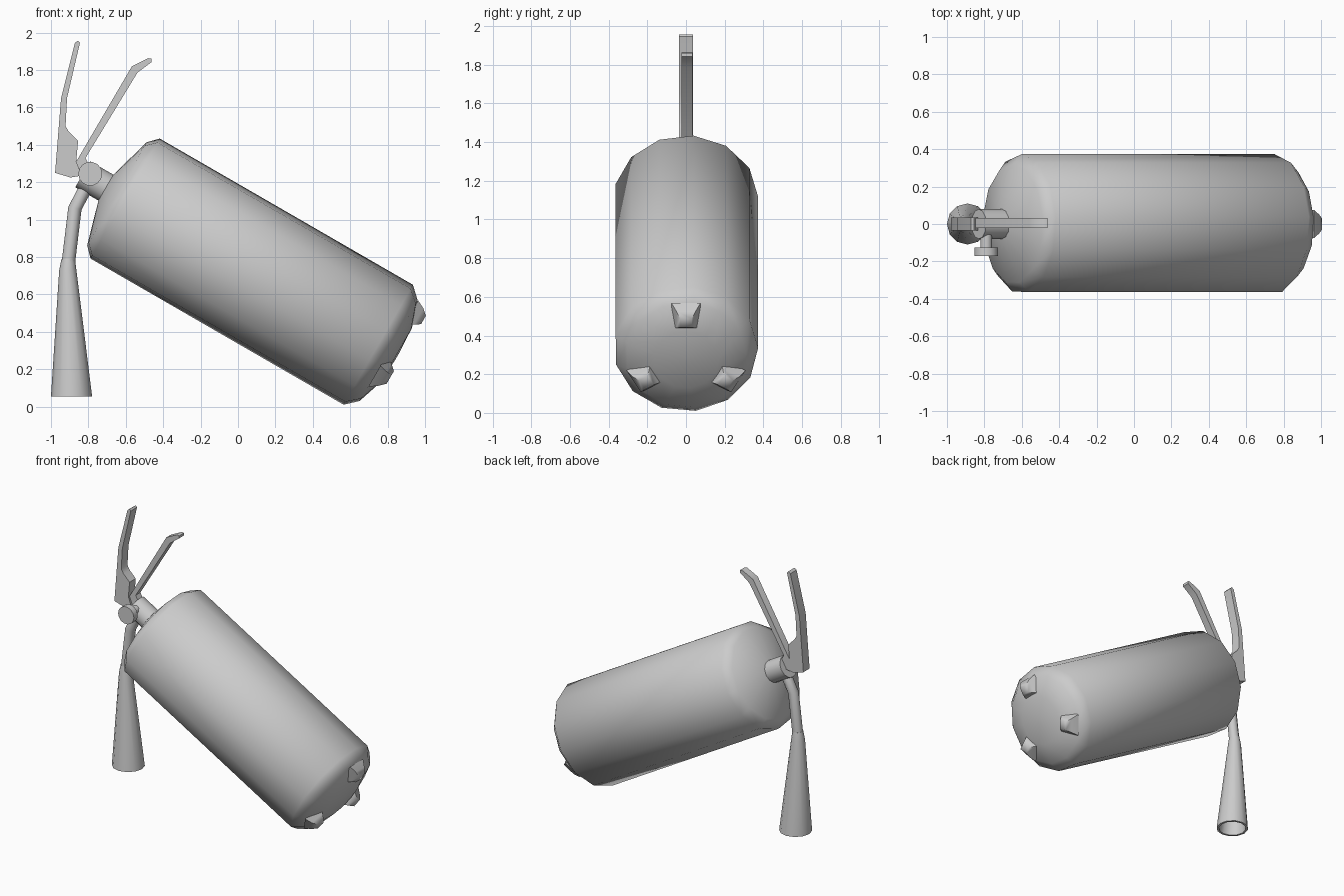
import bpy, bmesh, math
from mathutils import Vector

if "Cube" in bpy.data.objects:
    bpy.data.objects.remove(bpy.data.objects["Cube"])

TILT = math.radians(30)
C, S = math.cos(TILT), math.sin(TILT)
AXIS = 0.661          # offset of the tank axis from the origin


def finish(name, bm, angle=55):
    bmesh.ops.recalc_face_normals(bm, faces=bm.faces)
    me = bpy.data.meshes.new(name)
    bm.to_mesh(me)
    bm.free()
    ob = bpy.data.objects.new(name, me)
    bpy.context.collection.objects.link(ob)
    bpy.ops.object.select_all(action='DESELECT')
    ob.select_set(True)
    bpy.context.view_layer.objects.active = ob
    bpy.ops.object.shade_smooth_by_angle(angle=math.radians(angle))
    return ob


def loft(name, rings, segs, phase=0.0, angle=55):
    """Skin circular rings (centre, in-plane direction, second direction, radius)."""
    bm = bmesh.new()
    loops = []
    for c, u, v, r in rings:
        c, u, v = Vector(c), Vector(u), Vector(v)
        loops.append([bm.verts.new(c + r * (math.cos(a) * u + math.sin(a) * v))
                      for a in (phase + math.tau * i / segs for i in range(segs))])
    for a, b in zip(loops, loops[1:]):
        for i in range(segs):
            j = (i + 1) % segs
            bm.faces.new((a[i], a[j], b[j], b[i]))
    bm.faces.new(loops[0])
    bm.faces.new(loops[-1])
    return finish(name, bm, angle)


def tank_point(t, s=0.0, y=0.0):
    """t runs down the tank axis, s is across it (upwards), y is sideways."""
    return Vector((C * t + S * (AXIS + s), y, -S * t + C * (AXIS + s)))


def tank_rings(profile):
    return [(tank_point(t), (S, 0, C), (0, 1, 0), r) for t, r in profile]


def plate(name, outline, y0, y1):
    """Extrude an x-z outline sideways."""
    bm = bmesh.new()
    a = [bm.verts.new((x, y0, z)) for x, z in outline]
    b = [bm.verts.new((x, y1, z)) for x, z in outline]
    bm.faces.new(a)
    bm.faces.new(b)
    for i in range(len(a)):
        j = (i + 1) % len(a)
        bm.faces.new((a[i], a[j], b[j], b[i]))
    return finish(name, bm, 40)


# Tank with shoulder and base
loft("tank", tank_rings([(-1.20, 0.07), (-1.13, 0.32), (-1.079, 0.373), (0.484, 0.373),
                         (0.548, 0.313), (0.595, 0.17), (0.603, 0.02)]),
     13, math.radians(6), 65)

# Neck
loft("neck", tank_rings([(-1.17, 0.08), (-1.34, 0.08)]), 12)

# Three tapered feet on the base
for k in range(3):
    a = k * math.tau / 3
    bm = bmesh.new()
    quads = []
    for t, r0, r1, w in ((0.55, 0.17, 0.312, 0.075), (0.595, 0.19, 0.29, 0.05),
                         (0.627, 0.21, 0.262, 0.03)):
        quads.append([bm.verts.new(tank_point(t, r * math.cos(a) - w2 * math.sin(a),
                                              r * math.sin(a) + w2 * math.cos(a)))
                      for r, w2 in ((r0, -w), (r1, -w), (r1, w), (r0, w))])
    for p, q in zip(quads, quads[1:]):
        for i in range(4):
            j = (i + 1) % 4
            bm.faces.new((p[i], p[j], q[j], q[i]))
    bm.faces.new(quads[0])
    bm.faces.new(quads[-1])
    finish(f"foot_{k + 1}", bm, 65)

# Pressure gauge: stem and dial
gauge = (-0.79, 1.245)
for name, segs, r, y0, y1 in (("gauge_stem", 10, 0.032, -0.03, -0.13),
                              ("gauge_dial", 14, 0.064, -0.125, -0.17)):
    loft(name, [((gauge[0], y, gauge[1]), (1, 0, 0), (0, 0, 1), r) for y in (y0, y1)], segs)

# Bent hose, each ring square to the path
path = [(-0.775, 1.215), (-0.825, 1.15), (-0.872, 1.06), (-0.907, 0.77)]
rings = []
for i, (x, z) in enumerate(path):
    p, q = path[max(i - 1, 0)], path[min(i + 1, len(path) - 1)]
    d = Vector((q[0] - p[0], 0, q[1] - p[1])).normalized()
    rings.append(((x, 0, z), (-d.z, 0, d.x), (0, 1, 0), 0.036))
loft("hose", rings, 10)

# Discharge horn, open and hollow below
loft("horn", [((x, 0, z), (1, 0, 0), (0, 1, 0), r) for x, z, r in
              ((-0.908, 0.79, 0.036), (-0.91, 0.73, 0.046), (-0.89, 0.055, 0.11),
               (-0.89, 0.055, 0.094), (-0.908, 0.70, 0.034))], 12)

# Upper squeeze lever with its pivot block
plate("upper_lever", [(-0.978, 1.25), (-0.895, 1.225), (-0.835, 1.235), (-0.865, 1.31),
                      (-0.855, 1.42), (-0.905, 1.47), (-0.922, 1.50), (-0.914, 1.65),
                      (-0.845, 1.945), (-0.855, 1.957), (-0.872, 1.945), (-0.946, 1.65)],
      -0.036, 0.036)

# Lower carrying handle
plate("carry_handle", [(-0.868, 1.305), (-0.835, 1.24), (-0.80, 1.30), (-0.815, 1.33),
                       (-0.538, 1.785), (-0.462, 1.842), (-0.462, 1.86), (-0.48, 1.863),
                       (-0.567, 1.82)], -0.022, 0.033)
